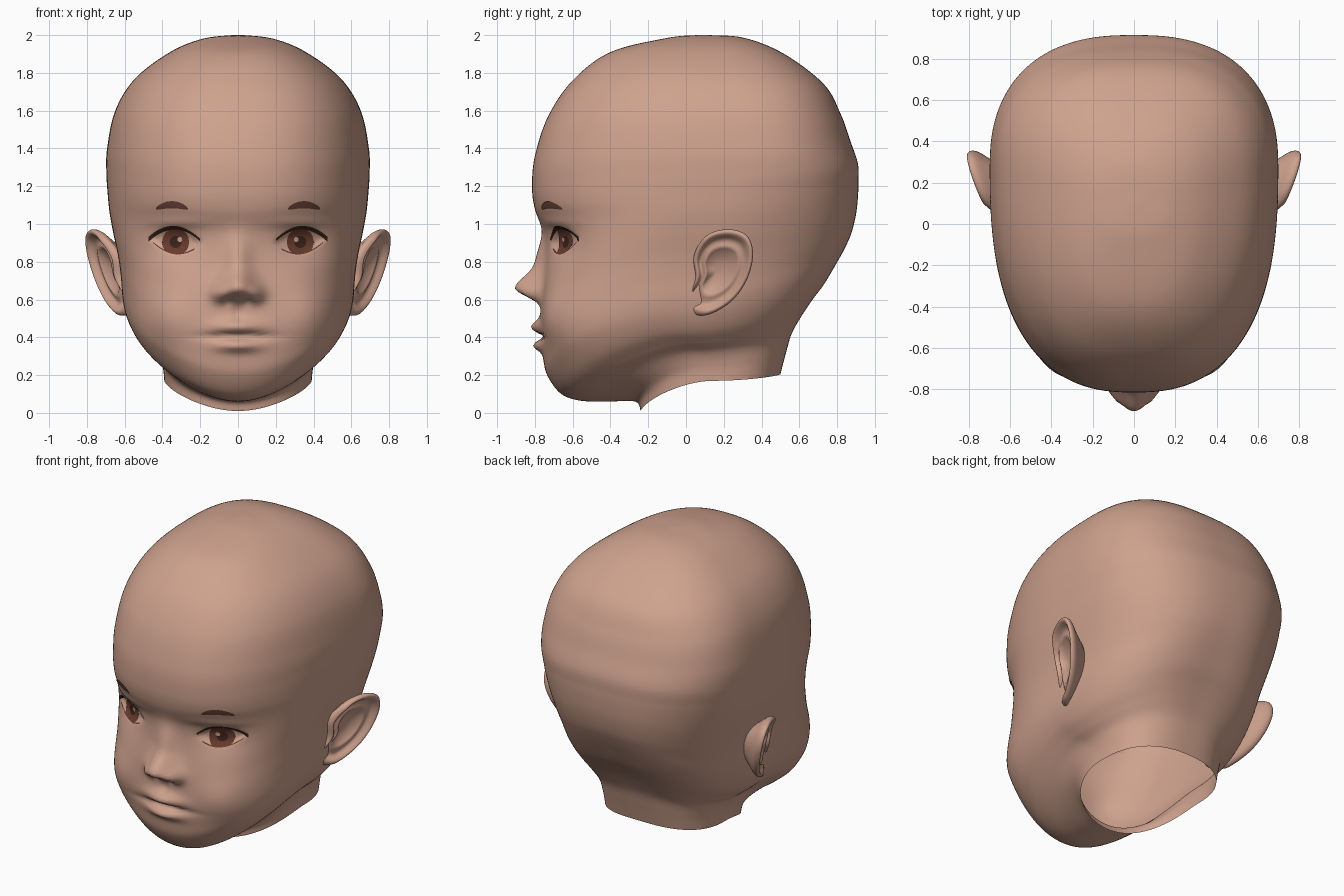
import bpy, bmesh, math
from mathutils import Vector
from mathutils.bvhtree import BVHTree

default = bpy.data.objects.get("Cube")
if default:
    bpy.data.objects.remove(default, do_unlink=True)


def material(name, rgb):
    mat = bpy.data.materials.new(name)
    mat.use_nodes = True
    mat.diffuse_color = (*rgb, 1)
    mat.node_tree.nodes["Principled BSDF"].inputs["Base Color"].default_value = (*rgb, 1)
    return mat


skin = material("skin", (0.62, 0.36, 0.27))
brow_brown = material("brow brown", (0.13, 0.05, 0.035))
iris_brown = material("iris brown", (0.14, 0.045, 0.026))
dark_brown = material("dark brown", (0.045, 0.018, 0.012))


def add_object(name, verts, faces, mat, fix_normals=False):
    mesh = bpy.data.meshes.new(name)
    mesh.from_pydata(verts, [], faces)
    if fix_normals:
        bm = bmesh.new()
        bm.from_mesh(mesh)
        bmesh.ops.recalc_face_normals(bm, faces=bm.faces)
        bm.to_mesh(mesh)
        bm.free()
    mesh.shade_smooth()
    mesh.materials.append(mat)
    obj = bpy.data.objects.new(name, mesh)
    bpy.context.collection.objects.link(obj)
    return obj


def spline(points, steps, closed=False):
    """Smooth curve through points of any dimension."""
    n = len(points)
    pick = (lambda i: points[i % n]) if closed else (lambda i: points[max(0, min(n - 1, i))])
    out = []
    for i in range(n if closed else n - 1):
        for k in range(steps):
            t = k / steps
            out.append([0.5 * (2 * b + (c - a) * t + (2 * a - 5 * b + 4 * c - d) * t * t
                               + (3 * b - a - 3 * c + d) * t ** 3)
                        for a, b, c, d in zip(pick(i - 1), pick(i), pick(i + 1), pick(i + 2))])
    if not closed:
        out.append(list(points[-1]))
    return out


def ring_faces(rings, size):
    return [(i * size + j, i * size + (j + 1) % size,
             (i + 1) * size + (j + 1) % size, (i + 1) * size + j)
            for i in range(rings - 1) for j in range(size)]


# Tilted head rings: front y, z / side x, y, z / back y, z
head_rings = [
    (-.24, .01, .39, .15, .17, .50, .205),
    (-.27, .06, .40, .13, .25, .53, .32),
    (-.42, .06, .43, .08, .32, .56, .42),
    (-.56, .065, .49, .02, .37, .61, .51),
    (-.66, .10, .55, -.02, .43, .67, .60),
    (-.73, .19, .59, -.04, .51, .73, .68),
    (-.755, .28, .61, -.03, .60, .79, .78),
    (-.77, .44, .62, 0, .72, .84, .87),
    (-.765, .62, .635, .05, .83, .875, .95),
    (-.745, .80, .66, .10, .95, .90, 1.05),
    (-.75, .95, .68, .15, 1.06, .91, 1.14),
    (-.80, 1.08, .69, .20, 1.16, .913, 1.22),
    (-.815, 1.2, .697, .25, 1.27, .91, 1.32),
    (-.80, 1.36, .693, .27, 1.4, .87, 1.44),
    (-.73, 1.57, .65, .25, 1.6, .82, 1.58),
    (-.60, 1.76, .545, .22, 1.77, .73, 1.74),
    (-.40, 1.91, .36, .18, 1.91, .52, 1.9),
    (-.10, 1.985, .19, .12, 1.98, .31, 1.985),
    (.06, 2, .03, .09, 2, .12, 2),
]

# Face relief: x, z, push forward, width, height above, height below
relief = [
    (0, .66, .14, .085, .09, .055),      # nose tip
    (.09, .625, .055, .05, .05, .04),    # nose wing
    (0, .82, .045, .07, .12, .1),        # bridge
    (.055, .59, -.02, .022, .02, .02),   # nostril
    (.33, .91, -.035, .14, .1, .1),      # eye socket
    (.33, 1.005, .012, .14, .03, .025),  # upper lid fold
    (0, .455, .05, .12, .04, .035),      # upper lip
    (0, .355, .045, .11, .03, .03),      # lower lip
    (0, .405, -.03, .17, .014, .014),    # mouth line
    (0, .53, -.012, .025, .04, .04),     # philtrum
    (.42, .5, .055, .17, .17, .16),      # cheek
]


def eyelid(x, side):
    u = max(0, min(1, (x - .19) / .28))
    return .9 + .025 * u + side * .07 * math.sin(math.pi * u) ** .8


def face_push(x, z):
    x = abs(x)
    total = 0
    for fx, fz, amount, width, up, down in relief:
        height = up if z > fz else down
        total += amount * math.exp(-((x - fx) / width) ** 2 - ((z - fz) / height) ** 2)
    # Sink the eye opening behind the lids
    inside = min(eyelid(x, 1) - z, z - eyelid(x, -1))
    return total - .018 * max(0, min(1, inside / .025))


# Head and open neck as one shell
SEGMENTS, POWER = 240, 2.5
head_verts = []
sections = spline(head_rings, 10)
for yf, zf, w, ys, zs, yb, zb in sections:
    for j in range(SEGMENTS):
        angle = 2 * math.pi * j / SEGMENTS
        s, c = math.sin(angle), math.cos(angle)
        r = (abs(s) ** POWER + abs(c) ** POWER) ** (-1 / POWER)
        end_y, end_z = (yf, zf) if c > 0 else (yb, zb)
        x = w * s * r
        y = ys + (end_y - ys) * abs(c) * r
        z = zs + (end_z - zs) * c * c
        blend = max(0, min(1, (-y - .25) / .25))
        if blend > 0 and z < 1.3:
            y -= face_push(x, z) * blend * blend * (3 - 2 * blend)
        head_verts.append((x, y, z))
head_faces = ring_faces(len(sections), SEGMENTS)
head_faces.append(tuple(range(len(head_verts) - SEGMENTS, len(head_verts))))
add_object("head", head_verts, head_faces, skin)
surface = BVHTree.FromPolygons(head_verts, head_faces)


# Thin painted strips that follow the face
def face_strip(name, x0, x1, low, high, mat, lift, columns=24, rows=5):
    for side, label in ((1, "left"), (-1, "right")):
        verts = []
        for i in range(columns + 1):
            x = x0 + (x1 - x0) * i / columns
            for k in range(rows + 1):
                z = low(x) + (high(x) - low(x)) * k / rows
                hit = surface.ray_cast(Vector((side * x, -2, z)), Vector((0, 1, 0)))[0]
                verts.append((side * x, (hit.y if hit else -.7) - lift, z))
        faces = []
        for i in range(columns):
            for k in range(rows):
                a, b = i * (rows + 1) + k, (i + 1) * (rows + 1) + k
                quad = (a, b, b + 1, a + 1)
                faces.append(quad if side > 0 else quad[::-1])
        add_object(label + "_" + name, verts, faces, mat)


def eye_disc(name, cx, cz, radius, mat, lift):
    def half(x):
        return math.sqrt(max(0, radius ** 2 - (x - cx) ** 2))
    face_strip(name, cx - radius, cx + radius,
               lambda x: max(eyelid(x, -1), cz - half(x)),
               lambda x: min(eyelid(x, 1), cz + half(x)), mat, lift)


eye_disc("iris", .33, .905, .072, iris_brown, .005)
eye_disc("pupil", .33, .905, .032, dark_brown, .008)
eye_disc("eye_glint", .308, .918, .013, skin, .011)


def lash_top(x):
    return eyelid(x, 1) + .007


face_strip("upper_lash", .2, .475, lambda x: lash_top(x) - .012 - .05 * (x - .2),
           lash_top, dark_brown, .008)
face_strip("lower_lash", .23, .45, lambda x: eyelid(x, -1) - .003,
           lambda x: eyelid(x, -1) + .004, brow_brown, .004)


def brow_middle(x):
    return 1.102 - 3 * (x - .35) ** 2


def brow_half(x):
    return .019 * math.sqrt(max(0, 1 - ((x - .35) / .087) ** 2))


face_strip("eyebrow", .265, .435, lambda x: brow_middle(x) - brow_half(x),
           lambda x: brow_middle(x) + brow_half(x), brow_brown, .006)

# Ears: outline in y, z, then nested rings of scale and outward offset
ear_outline = spline([(.04, .82), (.08, .91), (.15, .96), (.25, .97), (.33, .93), (.355, .83),
                      (.32, .70), (.24, .59), (.12, .52), (.03, .53), (.01, .60), (.05, .71)],
                     5, closed=True)
ear_rings = [(.5, -.13), (.75, -.07), (.95, -.03), (1, -.005), (.98, .012), (.92, .02),
             (.85, .01), (.76, -.015), (.66, -.018), (.56, -.012), (.45, -.03), (.2, -.05)]
ear_y, ear_z = .18, .76
for side, label in ((1, "left"), (-1, "right")):
    verts = []
    for scale, out in spline(ear_rings, 2):
        for oy, oz in ear_outline:
            y = ear_y + (oy - ear_y) * scale
            z = ear_z + (oz - ear_z) * scale
            x = .705 + .35 * (y - ear_y) + .22 * (z - ear_z) + out - .5 * max(0, .1 - y)
            verts.append((side * x, y, z))
    size = len(ear_outline)
    faces = ring_faces(len(verts) // size, size)
    faces += [tuple(range(size)), tuple(range(len(verts) - size, len(verts)))]
    add_object(label + "_ear", verts, faces, skin, fix_normals=True)
